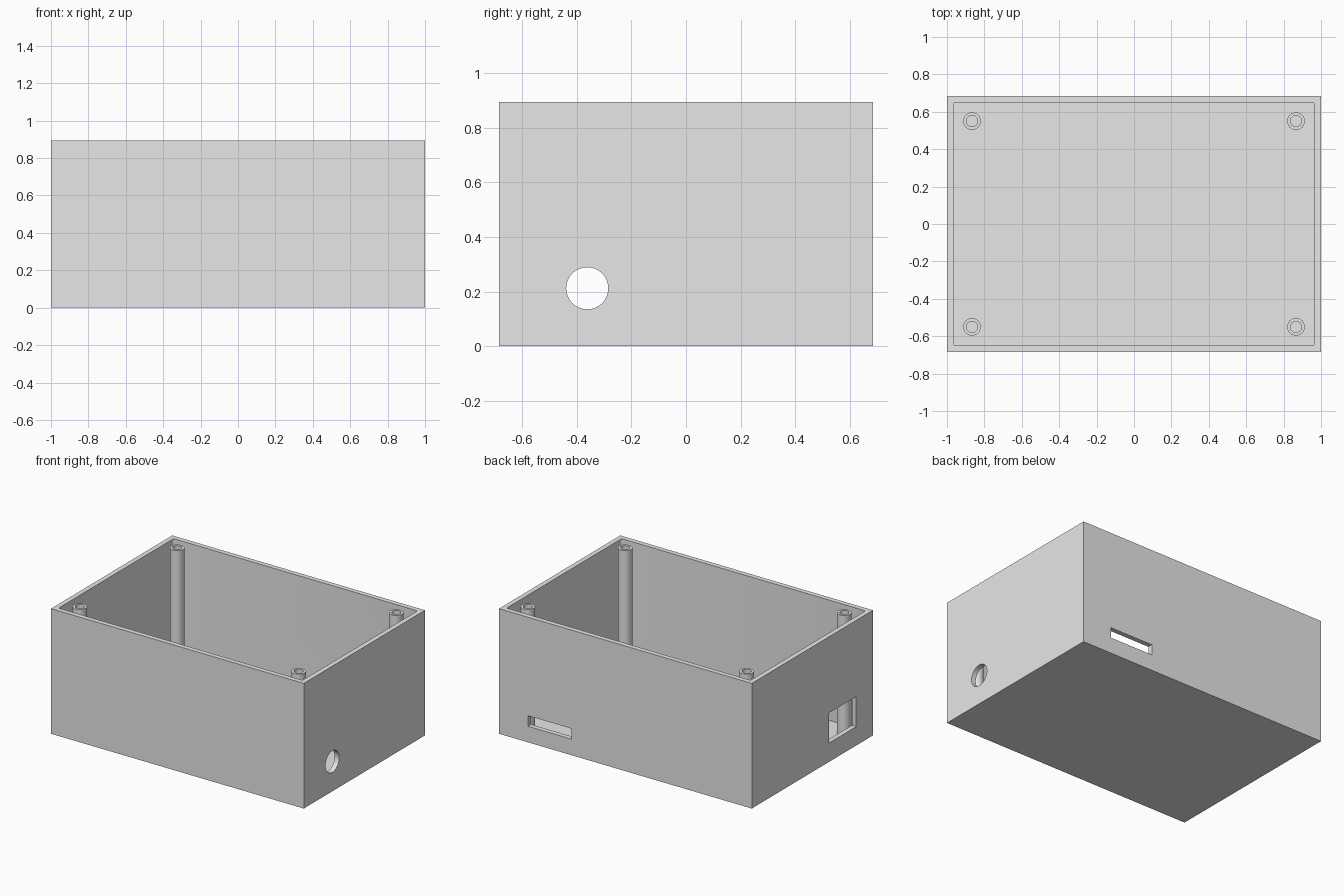
import bpy, bmesh, math
from mathutils import Matrix, Vector

if "Cube" in bpy.data.objects:
    bpy.data.objects.remove(bpy.data.objects["Cube"], do_unlink=True)

HALF_X, HALF_Y, HEIGHT = 1.0, 0.685, 0.895
WALL = 0.035
POST_X, POST_Y = 0.866, 0.55

grey = bpy.data.materials.new("light grey plastic")
grey.use_nodes = True
grey.diffuse_color = (0.8, 0.8, 0.8, 1)
grey.node_tree.nodes["Principled BSDF"].inputs["Base Color"].default_value = (0.8, 0.8, 0.8, 1)


def add_object(name, bm):
    bmesh.ops.recalc_face_normals(bm, faces=bm.faces)
    mesh = bpy.data.meshes.new(name)
    bm.to_mesh(mesh)
    bm.free()
    mesh.materials.append(grey)
    obj = bpy.data.objects.new(name, mesh)
    bpy.context.collection.objects.link(obj)
    return obj


def box(name, low, high, corner=0):
    """Box between two corners, with optional rounded vertical edges."""
    low, high = Vector(low), Vector(high)
    bm = bmesh.new()
    bmesh.ops.create_cube(bm, size=1, matrix=Matrix.Translation((low + high) / 2)
                          @ Matrix.Diagonal((*(high - low), 1)))
    if corner:
        upright = [e for e in bm.edges
                   if abs(e.verts[0].co.z - e.verts[1].co.z) > 0.1]
        bmesh.ops.bevel(bm, geom=upright, offset=corner, segments=4,
                        profile=0.5, affect='EDGES')
    return add_object(name, bm)


def cut(target, cutter):
    cutter.hide_render = True
    mod = target.modifiers.new("cut", 'BOOLEAN')
    mod.operation, mod.solver, mod.object = 'DIFFERENCE', 'EXACT', cutter
    bpy.context.view_layer.objects.active = target
    bpy.ops.object.modifier_apply(modifier=mod.name)
    bpy.data.objects.remove(cutter, do_unlink=True)


def smooth(obj):
    bpy.ops.object.select_all(action='DESELECT')
    obj.select_set(True)
    bpy.context.view_layer.objects.active = obj
    bpy.ops.object.shade_smooth_by_angle(angle=math.radians(30))


# Open-topped case
case = box("case", (-HALF_X, -HALF_Y, 0), (HALF_X, HALF_Y, HEIGHT))
cut(case, box("cavity_cutter", (WALL - HALF_X, WALL - HALF_Y, WALL),
              (HALF_X - WALL, HALF_Y - WALL, HEIGHT + 0.1), corner=0.012))

# Round cable hole in the left wall
bm = bmesh.new()
bmesh.ops.create_cone(bm, cap_ends=True, segments=64, radius1=0.077, radius2=0.077,
                      depth=0.2, matrix=Matrix.Translation((HALF_X, -0.362, 0.212))
                      @ Matrix.Rotation(math.pi / 2, 4, 'Y'))
cut(case, add_object("round_hole_cutter", bm))

# Rectangular port in the right wall and slot in the back wall
cut(case, box("port_cutter", (-HALF_X - 0.1, -0.495, 0.135), (-HALF_X + 0.08, -0.19, 0.35)))
cut(case, box("slot_cutter", (0.425, HALF_Y - 0.08, 0.115), (0.77, HALF_Y + 0.1, 0.19)))
smooth(case)

# Hollow screw posts, turned from a profile
profile = [(0, WALL), (0.047, WALL), (0.047, HEIGHT), (0.03, HEIGHT),
           (0.03, HEIGHT - 0.3), (0, HEIGHT - 0.3)]
for x_side, x in (("right", -POST_X), ("left", POST_X)):
    for y_side, y in (("front", -POST_Y), ("back", POST_Y)):
        bm = bmesh.new()
        verts = [bm.verts.new((r, 0, z)) for r, z in profile]
        edges = [bm.edges.new(pair) for pair in zip(verts, verts[1:])]
        bmesh.ops.spin(bm, geom=verts + edges, cent=(0, 0, 0), axis=(0, 0, 1),
                       angle=math.tau, steps=40, use_merge=True)
        bmesh.ops.remove_doubles(bm, verts=bm.verts, dist=0.0001)
        bmesh.ops.translate(bm, verts=bm.verts, vec=(x, y, 0))
        smooth(add_object(f"{y_side}_{x_side}_screw_post", bm))
